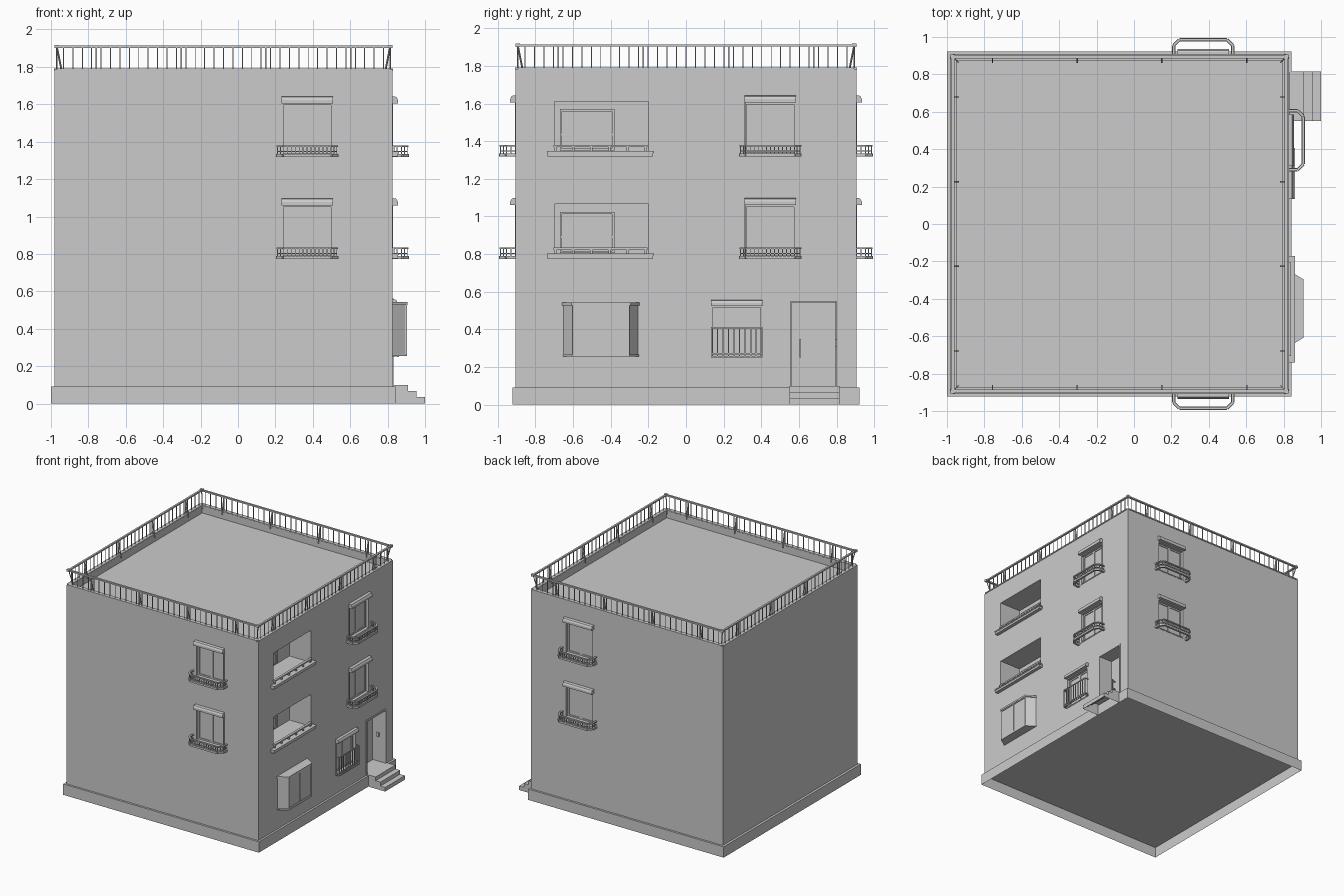
import bpy, bmesh, math
from mathutils import Vector, Matrix

if "Cube" in bpy.data.objects:
    bpy.data.objects.remove(bpy.data.objects["Cube"])

X0, X1, Y = -0.98, 0.825, 0.905      # wall faces
FLOORS = (0.775, 1.32)               # balcony heights of the upper storeys
TRAY = 1.725                         # roof floor


def box(bm, x0, x1, y0, y1, z0, z1):
    m = Matrix.Translation(((x0 + x1) / 2, (y0 + y1) / 2, (z0 + z1) / 2))
    bmesh.ops.create_cube(bm, size=1, matrix=m @ Matrix.Diagonal((x1 - x0, y1 - y0, z1 - z0, 1)))


def bar(bm, p, q, w, h):
    p, q = Vector(p), Vector(q)
    d = q - p
    m = Matrix.Translation((p + q) / 2) @ d.to_track_quat('X', 'Z').to_matrix().to_4x4()
    bmesh.ops.create_cube(bm, size=1, matrix=m @ Matrix.Diagonal((d.length, w, h, 1)))


def path(bm, pts, z, w, h):
    for a, b in zip(pts, pts[1:]):
        bar(bm, (*a, z), (*b, z), w, h)


def prism(bm, pts, vec):
    f = bm.faces.new([bm.verts.new(p) for p in pts])
    r = bmesh.ops.extrude_face_region(bm, geom=[f])
    bmesh.ops.translate(bm, vec=vec, verts=[v for v in r['geom'] if isinstance(v, bmesh.types.BMVert)])
    if f.is_valid is False or len(f.link_loops if hasattr(f, 'link_loops') else f.loops) == 0:
        return


def frame(bm, x0, x1, y0, y1, z0, z1, t):
    # rectangular frame facing y
    for a, b in ((x0, x0 + t), (x1 - t, x1)):
        box(bm, a, b, y0, y1, z0, z1)
    for a, b in ((z0, z0 + t), (z1 - t, z1)):
        box(bm, x0 + t, x1 - t, y0, y1, a, b)


def open_bottom(bm):
    # remove the faces lying on the ground
    bmesh.ops.recalc_face_normals(bm, faces=bm.faces)
    low = [f for f in bm.faces if all(v.co.z < 1e-4 for v in f.verts)]
    bmesh.ops.delete(bm, geom=low, context='FACES')


def finish(name, bm, fix=True):
    if fix:
        bmesh.ops.recalc_face_normals(bm, faces=bm.faces)
    me = bpy.data.meshes.new(name)
    bm.to_mesh(me)
    bm.free()
    ob = bpy.data.objects.new(name, me)
    bpy.context.collection.objects.link(ob)
    return ob


def place(ob, loc, turn=0):
    ob.location = loc
    ob.rotation_euler.z = math.radians(turn)
    return ob


# walls with roof tray, loggias, window recesses and door recess cut in
bm = bmesh.new()
box(bm, X0, X1, -Y, Y, 0.088, 1.785)
walls = finish("walls", bm)
bm = bmesh.new()
box(bm, X0 + 0.03, X1 - 0.03, -Y + 0.03, Y - 0.03, TRAY, 1.9)
for z in FLOORS:
    for s in (-1, 1):
        box(bm, 0.235, 0.505, s * Y - 0.045, s * Y + 0.045, z + 0.01, z + 0.29)
    box(bm, X1 - 0.045, X1 + 0.1, 0.31, 0.58, z + 0.01, z + 0.29)
    box(bm, X1 - 0.20, X1 + 0.1, -0.70, -0.20, z + 0.02, z + 0.29)
box(bm, X1 - 0.045, X1 + 0.1, 0.135, 0.405, 0.25, 0.53)
box(bm, X1 - 0.13, X1 + 0.1, 0.555, 0.80, 0.10, 0.55)
cutter = finish("cutter", bm)
cutter.hide_render = True
mod = walls.modifiers.new("recesses", 'BOOLEAN')
mod.operation, mod.solver, mod.object = 'DIFFERENCE', 'EXACT', cutter
bpy.context.view_layer.objects.active = walls
bpy.ops.object.modifier_apply(modifier=mod.name)
bpy.data.objects.remove(cutter)

# plinth, a shell open underneath
bm = bmesh.new()
box(bm, -1.0, 0.842, -0.922, 0.922, 0.0, 0.092)
open_bottom(bm)
finish("plinth", bm, False)

# roof railing: rails, coping, balusters and slanted braces on each side
bm = bmesh.new()
a, b, c = X0 + 0.012, X1 - 0.012, Y - 0.012
corners = [(a, -c), (b, -c), (b, c), (a, c), (a, -c)]
path(bm, corners, 1.908, 0.016, 0.012)
path(bm, corners, 1.786, 0.034, 0.010)
for p, q in zip(corners, corners[1:]):
    p, q = Vector((*p, 0)), Vector((*q, 0))
    d = (q - p).normalized()
    n = Vector((-d.y, d.x, 0))
    lo, hi, foot = Vector((0, 0, 1.786)), Vector((0, 0, 1.905)), Vector((0, 0, 1.765))
    mid, step = (p + q) / 2, 0.453 / 9
    for i in range(-17, 18):
        m = mid + d * i * step
        bar(bm, m + lo, m + hi, 0.005, 0.005)
    for i in (-1.5, -0.5, 0.5, 1.5):
        m = mid + d * i * 0.453
        bar(bm, m + hi, m + n * 0.028 + foot, 0.007, 0.007)
        bar(bm, m + lo, m + hi, 0.008, 0.008)
    # corner brace and cap
    bar(bm, p + hi, p + (d + n) * 0.028 + foot, 0.007, 0.007)
    box(bm, p.x - .012, p.x + .012, p.y - .012, p.y + .012, 1.90, 1.918)
finish("roof_railing", bm)


def sash(bm, z0, z1):
    # double casement with glass, facing -y
    frame(bm, -0.135, 0.135, -0.003, 0.045, z0, z1, 0.009)
    for x in (-0.126, 0.0):
        frame(bm, x, x + 0.126, 0.022, 0.038, z0 + 0.009, z1 - 0.009, 0.012)
    box(bm, -0.126, 0.126, 0.028, 0.034, z0 + 0.009, z1 - 0.009)


def shutter_box(bm, z0, h, d):
    # roller shutter housing with a sloped top edge
    prof = [(0, z0), (-d, z0), (-d, z0 + h * .5), (-d * .75, z0 + h * .9), (-d * .5, z0 + h), (0, z0 + h)]
    prism(bm, [(-0.137, y, z) for y, z in prof], (0.274, 0, 0))


# balcony window, reused on front, back and right walls
bm = bmesh.new()
sash(bm, 0.01, 0.285)
shutter_box(bm, 0.285, 0.037, 0.030)
win = finish("balcony_window", bm)
bm = bmesh.new()
pts = [(-0.158, 0), (-0.158, -0.050), (-0.128, -0.080), (0.128, -0.080), (0.158, -0.050), (0.158, 0)]
path(bm, pts, 0.007, 0.018, 0.016)
path(bm, pts, 0.028, 0.005, 0.005)
path(bm, pts, 0.056, 0.014, 0.009)
for p, q in zip(pts, pts[1:]):
    p, q = Vector(p), Vector(q)
    n = max(1, round((q - p).length / 0.022))
    for i in range(n):
        m = p.lerp(q, i / n)
        bar(bm, (m.x, m.y, 0.01), (m.x, m.y, 0.056), 0.005, 0.005)
rail = finish("balcony_rail", bm)
spots = [((x, y, z), t) for z in FLOORS for x, y, t in ((0.37, -Y, 0), (0.37, Y, 180), (X1, 0.448, 90))]
for ob in (win, rail):
    for i, (loc, turn) in enumerate(spots):
        o = ob
        if i:
            o = ob.copy()
            bpy.context.collection.objects.link(o)
        place(o, loc, turn)

# loggias: sill, low rail with posts, inner window on the back wall
for z in FLOORS:
    bm = bmesh.new()
    box(bm, -0.28, 0.28, -0.03, 0.03, 0.0, 0.024)
    box(bm, -0.285, 0.285, -0.035, 0.0, 0.018, 0.028)
    box(bm, -0.25, 0.25, -0.015, 0.005, 0.048, 0.060)
    for i in range(6):
        x = -0.24 + i * 0.096
        box(bm, x - 0.006, x + 0.006, -0.011, 0.001, 0.028, 0.048)
    place(finish("loggia_sill", bm), (X1, -0.455, z), 90)
    bm = bmesh.new()
    frame(bm, -0.145, 0.145, -0.012, 0, 0.03, 0.25, 0.012)
    box(bm, -0.133, 0.133, -0.010, 0, 0.11, 0.12)
    box(bm, -0.133, 0.133, -0.004, 0, 0.042, 0.238)
    place(finish("loggia_window", bm), (X1 - 0.20, -0.525, z), 90)


def bay(bm, s, z0, z1):
    # trapezoid slab grown outward by s
    prof = [(-0.20 - s, 0), (-0.15 - s, -0.075 - s), (0.15 + s, -0.075 - s), (0.20 + s, 0)]
    prism(bm, [(x, y, z0) for x, y in prof], (0, 0, z1 - z0))


# ground floor bay window
bm = bmesh.new()
bay(bm, -0.002, 0.262, 0.53)
bay(bm, 0.003, 0.255, 0.266)
bay(bm, 0.006, 0.527, 0.542)
frame(bm, -0.152, 0.152, -0.078, -0.066, 0.264, 0.529, 0.010)
box(bm, -0.006, 0.006, -0.077, -0.066, 0.274, 0.519)
place(finish("bay_window", bm), (X1, -0.452, 0), 90)

# ground floor window with guard bars
bm = bmesh.new()
sash(bm, 0.25, 0.525)
shutter_box(bm, 0.525, 0.032, 0.028)
for z in (0.255, 0.27, 0.408):
    box(bm, -0.137, 0.137, -0.036, -0.028, z - 0.004, z + 0.004)
    for s in (-1, 1):
        box(bm, s * 0.133 - .004, s * 0.133 + .004, -0.036, 0, z - 0.004, z + 0.004)
for i in range(10):
    x = -0.133 + i * 0.266 / 9
    box(bm, x - .003, x + .003, -0.035, -0.029, 0.25, 0.41)
place(finish("guarded_window", bm), (X1, 0.27, 0), 90)

# entrance door: surround, leaf, handle, doorbell panel
bm = bmesh.new()
for x in (-0.135, 0.122):
    box(bm, x, x + 0.013, -0.006, 0.01, 0.10, 0.562)
box(bm, -0.122, 0.122, -0.006, 0.01, 0.548, 0.562)
box(bm, -0.118, 0.118, 0.116, 0.13, 0.10, 0.545)
box(bm, -0.075, -0.067, 0.085, 0.092, 0.25, 0.35)
for z in (0.265, 0.335):
    box(bm, -0.074, -0.068, 0.09, 0.117, z - .004, z + .004)
box(bm, 0.113, 0.123, 0.055, 0.075, 0.31, 0.345)
place(finish("door", bm), (X1, 0.678, 0), 90)

# entrance steps, open underneath
bm = bmesh.new()
prof = [(0.842, 0), (1.0, 0), (1.0, .035), (.955, .035), (.955, .068), (.91, .068), (.91, .10), (.80, .10), (.80, .09), (.842, .09)]
prism(bm, [(x, 0.55, z) for x, z in prof], (0, 0.265, 0))
open_bottom(bm)
finish("steps", bm, False)
